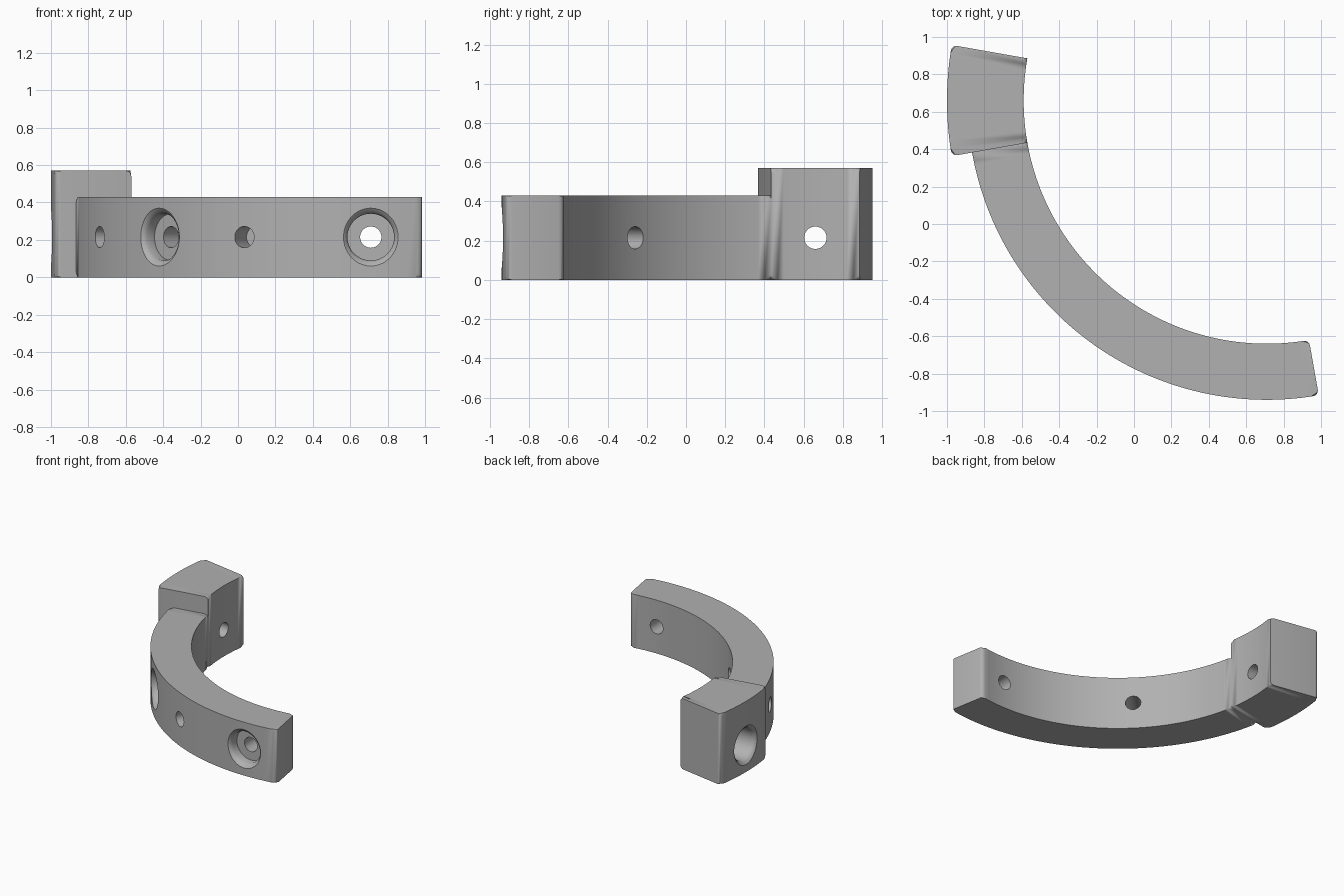
import bpy, bmesh, math

if "Cube" in bpy.data.objects:
    bpy.data.objects.remove(bpy.data.objects["Cube"])

CX, CY = 0.71, 0.66          # centre of the arc
R_IN, R_OUT, R_BLOCK = 1.30, 1.60, 1.71
MID_Z, EDGE = 0.215, 0.03

grey = bpy.data.materials.new("warm_grey")
grey.diffuse_color = (0.44, 0.44, 0.44, 1)
grey.use_nodes = True
grey.node_tree.nodes["Principled BSDF"].inputs["Base Color"].default_value = grey.diffuse_color


def make_object(name, bm):
    bmesh.ops.recalc_face_normals(bm, faces=bm.faces)
    mesh = bpy.data.meshes.new(name)
    bm.to_mesh(mesh)
    bm.free()
    mesh.materials.append(grey)
    obj = bpy.data.objects.new(name, mesh)
    bpy.context.collection.objects.link(obj)
    return obj


def arc_bar(name, a0, a1, r_out, height, steps, round_corners):
    """Rectangular section swept along an arc, with rounded long edges.
    round_corners lists the upright end edges to round as (end, side)."""
    bm = bmesh.new()
    rings = []
    for i in range(steps + 1):
        a = math.radians(a0 + (a1 - a0) * i / steps)
        section = [(R_IN, 0), (r_out, 0), (r_out, height), (R_IN, height)]
        rings.append([bm.verts.new((CX + r * math.cos(a), CY + r * math.sin(a), z))
                      for r, z in section])
    for p, q in zip(rings, rings[1:]):
        for k in range(4):
            bm.faces.new((p[k], p[(k + 1) % 4], q[(k + 1) % 4], q[k]))
    bm.faces.new(rings[0])
    bm.faces.new(rings[-1])
    edges = [bm.edges.get((p[k], q[k])) for p, q in zip(rings, rings[1:]) for k in range(4)]
    for end, side in round_corners:
        ring = rings[end]
        pair = (ring[0], ring[3]) if side == "inner" else (ring[1], ring[2])
        edges.append(bm.edges.get(pair))
    bmesh.ops.bevel(bm, geom=edges, offset=EDGE, offset_type='OFFSET', segments=4,
                    profile=0.5, affect='EDGES', clamp_overlap=True)
    return make_object(name, bm)


def radial_cutter(name, angle, profile, sides=40):
    """Turned solid whose axis points outward from the arc centre."""
    a = math.radians(angle)
    c, s = math.cos(a), math.sin(a)
    bm = bmesh.new()
    rings = []
    for d, r in profile:
        ring = []
        for i in range(sides):
            t = 2 * math.pi * i / sides
            u, v = r * math.cos(t), r * math.sin(t)
            ring.append(bm.verts.new((CX + d * c - u * s, CY + d * s + u * c, MID_Z + v)))
        rings.append(ring)
    for p, q in zip(rings, rings[1:]):
        for i in range(sides):
            j = (i + 1) % sides
            bm.faces.new((p[i], p[j], q[j], q[i]))
    bm.faces.new(rings[0])
    bm.faces.new(rings[-1])
    obj = make_object(name, bm)
    obj.hide_render = True
    return obj


def counterbore(surface):
    """Through hole with a wide recess and a flared mouth."""
    return [(1.2, 0.057), (1.51, 0.057), (1.51, 0.125), (surface - 0.035, 0.125),
            (surface - 0.015, 0.135), (surface, 0.155), (surface + 0.1, 0.155)]


blind = [(1.45, 0.057), (1.75, 0.057)]

# Curved bar and the taller end block
bar = arc_bar("curved_bar", 190, 280, R_OUT, 0.43, 60, [(-1, "inner"), (-1, "outer")])
block = arc_bar("end_block", 170, 190, R_BLOCK, 0.57, 14, [(0, "outer"), (-1, "outer")])

# Bolt holes and blind pin holes
cuts = [
    (bar, radial_cutter("bolt_cutter_end", 270, counterbore(R_OUT))),
    (bar, radial_cutter("bolt_cutter_middle", 225, counterbore(R_OUT))),
    (bar, radial_cutter("pin_cutter_a", 245, blind)),
    (bar, radial_cutter("pin_cutter_b", 205, blind)),
    (block, radial_cutter("bolt_cutter_block", 180, counterbore(R_BLOCK))),
]
for target, cutter in cuts:
    mod = target.modifiers.new(cutter.name, 'BOOLEAN')
    mod.operation = 'DIFFERENCE'
    mod.solver = 'EXACT'
    mod.object = cutter

# Apply the cuts, remove the cutters and shade smoothly
for obj in (bar, block):
    bpy.ops.object.select_all(action='DESELECT')
    obj.select_set(True)
    bpy.context.view_layer.objects.active = obj
    for mod in list(obj.modifiers):
        bpy.ops.object.modifier_apply(modifier=mod.name)
    bpy.ops.object.shade_smooth_by_angle(angle=math.radians(30))
for _, cutter in cuts:
    bpy.data.objects.remove(cutter, do_unlink=True)
